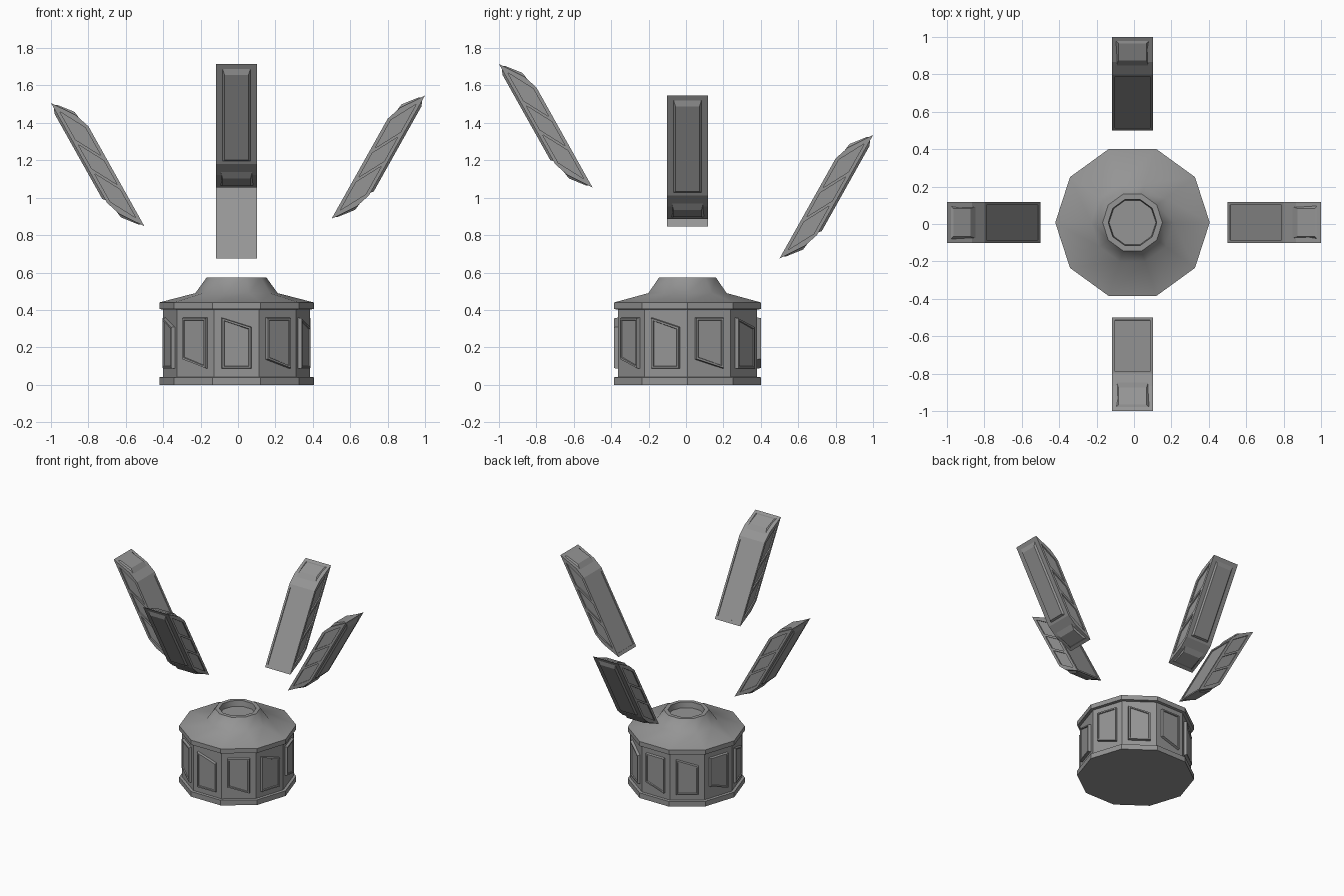
import bpy, bmesh, math
from mathutils import Vector

if "Cube" in bpy.data.objects:
    bpy.data.objects.remove(bpy.data.objects["Cube"])

GREY = bpy.data.materials.new("mid_grey")
GREY.diffuse_color = (0.30, 0.30, 0.30, 1)
GREY.use_nodes = True
GREY.node_tree.nodes["Principled BSDF"].inputs["Base Color"].default_value = GREY.diffuse_color
CX, CY = -0.008, 0.008      # axis of the base
SIDES = 10


def make_object(name, bm, loc=(0, 0, 0), rot=0.0):
    bmesh.ops.recalc_face_normals(bm, faces=bm.faces)
    me = bpy.data.meshes.new(name)
    bm.to_mesh(me)
    bm.free()
    me.materials.append(GREY)
    return place(name, me, loc, rot)


def place(name, me, loc, rot=0.0):
    ob = bpy.data.objects.new(name, me)
    ob.location = loc
    ob.rotation_euler.z = rot
    bpy.context.collection.objects.link(ob)
    return ob


def loft(bm, loops):
    """Skin a stack of equal loops and cap both ends."""
    rings = [[bm.verts.new(p) for p in lp] for lp in loops]
    n = len(rings[0])
    for a, b in zip(rings, rings[1:]):
        for i in range(n):
            j = (i + 1) % n
            bm.faces.new((a[i], a[j], b[j], b[i]))
    bm.faces.new(rings[0][::-1])
    bm.faces.new(rings[-1])


def ring(r, z):
    return [(r * math.cos(math.tau * i / SIDES), r * math.sin(math.tau * i / SIDES), z)
            for i in range(SIDES)]


def lathe(name, profile):
    bm = bmesh.new()
    loft(bm, [ring(r, z) for r, z in profile])
    return make_object(name, bm, (CX, CY, 0))


# Ten-sided drum with a lip at the bottom and top
lathe("drum", [(0.413, 0), (0.413, 0.04), (0.392, 0.042), (0.392, 0.402),
               (0.413, 0.405), (0.413, 0.44)])

# Smooth roof rising to a neck with a shallow well
roof = lathe("roof", [(0.413, 0.44), (0.22, 0.49), (0.16, 0.573),
                      (0.13, 0.573), (0.125, 0.53)])
bpy.context.view_layer.objects.active = roof
roof.select_set(True)
bpy.ops.object.shade_smooth_by_angle(angle=math.radians(50))
roof.select_set(False)

# Framed panels around the drum, alternating between two cuts
PANEL_A = [(-0.08, 0.085), (0.08, 0.085), (0.08, 0.31), (-0.08, 0.36)]
PANEL_B = [(-0.08, 0.135), (0.08, 0.085), (0.08, 0.36), (-0.08, 0.36)]
bm = bmesh.new()
apothem = 0.392 * math.cos(math.pi / SIDES)
for k in range(SIDES):
    a = math.radians(270 + 36 * k)
    out = Vector((math.cos(a), math.sin(a), 0))
    side = Vector((-math.sin(a), math.cos(a), 0))
    shape = PANEL_B if k % 2 else PANEL_A
    mid = sum(z for _, z in shape) / 4

    def layer(scale_s, scale_z, depth):
        return [out * (apothem + depth) + side * (s * scale_s)
                + Vector((0, 0, mid + (z - mid) * scale_z)) for s, z in shape]
    loft(bm, [layer(1, 1, -0.005), layer(0.96, 0.97, 0.019),
              layer(0.84, 0.89, 0.019), layer(0.80, 0.87, 0.012)])
make_object("drum_panels", bm, (CX, CY, 0))

# Floating arm: slanted block, u runs up its length and v from inside to outside
INNER_LOW = Vector((0.5, 0, 1.055))
ALONG = Vector((0.3, 0, 0.535))
ACROSS = Vector((0.2, 0, 0.125))
CENTRE = INNER_LOW + (ALONG + ACROSS) / 2
HALF = 0.109


def at(u, v, y=0.0, out=0.0):
    """Point on the block; out pushes it square to the long faces."""
    n = Vector((0.872, 0, -0.489))
    return INNER_LOW + ALONG * u + ACROSS * v + Vector((0, y, 0)) + n * out


def shift(points, y):
    return [p + Vector((0, y, 0)) for p in points]


def opposite(p):
    return Vector((2 * CENTRE.x - p.x, p.y, 2 * CENTRE.z - p.z))


def rect(u0, u1, half, v, out):
    return [at(u0, v, -half, out), at(u1, v, -half, out),
            at(u1, v, half, out), at(u0, v, half, out)]


bm = bmesh.new()
upper = [at(1, 1), Vector((0.865, 0, 1.648)), at(1, 0)]
outline = upper + [opposite(p) for p in upper]
loft(bm, [shift(outline, -HALF), shift(outline, HALF)])
block = make_object("arm_block", bm)

# Cutter: three slanted cells on both sides and a wide recess on the inner face
bm = bmesh.new()
for u0, u1 in ((0.05, 0.33), (0.38, 0.62), (0.67, 0.95)):
    cell = [at(u0, 0.16), at(u1, 0.16), at(u1, 0.84), at(u0, 0.84)]
    for s in (-1, 1):
        loft(bm, [shift(cell, s * (HALF - 0.009)), shift(cell, s * (HALF + 0.03))])
loft(bm, [rect(0.04, 0.96, 0.094, 0, 0.006), rect(0.04, 0.96, 0.094, 0, -0.03)])
cutter = make_object("arm_cutter", bm)
cutter.hide_render = True
mod = block.modifiers.new("recesses", 'BOOLEAN')
mod.operation = 'DIFFERENCE'
mod.solver = 'EXACT'
mod.object = cutter
deps = bpy.context.evaluated_depsgraph_get()
cut_mesh = bpy.data.meshes.new_from_object(block.evaluated_get(deps))
bpy.data.objects.remove(block)
bpy.data.objects.remove(cutter)

# Raised pads: one on the outer face, one on each slanted end
bm = bmesh.new()
bm.from_mesh(cut_mesh)
pads = bmesh.new()
loft(pads, [rect(0.03, 0.95, 0.074, 1, -0.005), rect(0.03, 0.95, 0.074, 1, 0),
            rect(0.05, 0.90, 0.064, 1, 0.012)])
base = [at(1, v, y) for v, y in ((0.15, -0.09), (0.92, -0.09), (0.92, 0.09), (0.15, 0.09))]
crest = [Vector((x, y, z)) for x, z, y in ((0.874, 1.667, -0.075), (0.965, 1.704, -0.075),
                                           (0.965, 1.704, 0.075), (0.874, 1.667, 0.075))]
loft(pads, [base, crest])
loft(pads, [[opposite(p) for p in base], [opposite(p) for p in crest]])
bmesh.ops.recalc_face_normals(pads, faces=pads.faces)
pad_mesh = bpy.data.meshes.new("pads")
pads.to_mesh(pad_mesh)
pads.free()
bm.from_mesh(pad_mesh)
arm_mesh = bpy.data.meshes.new("arm")
bm.to_mesh(arm_mesh)
bm.free()
arm_mesh.materials.clear()
arm_mesh.materials.append(GREY)
for p in arm_mesh.polygons:
    p.material_index = 0

# Four copies at different heights
for name, angle, drop in (("right_arm", 0, 0.168), ("back_arm", 90, 0.38),
                          ("left_arm", 180, 0.208), ("front_arm", 270, 0.0)):
    on_x = angle % 180 == 0
    place(name, arm_mesh, (0 if on_x else CX, CY if on_x else 0, -drop), math.radians(angle))
